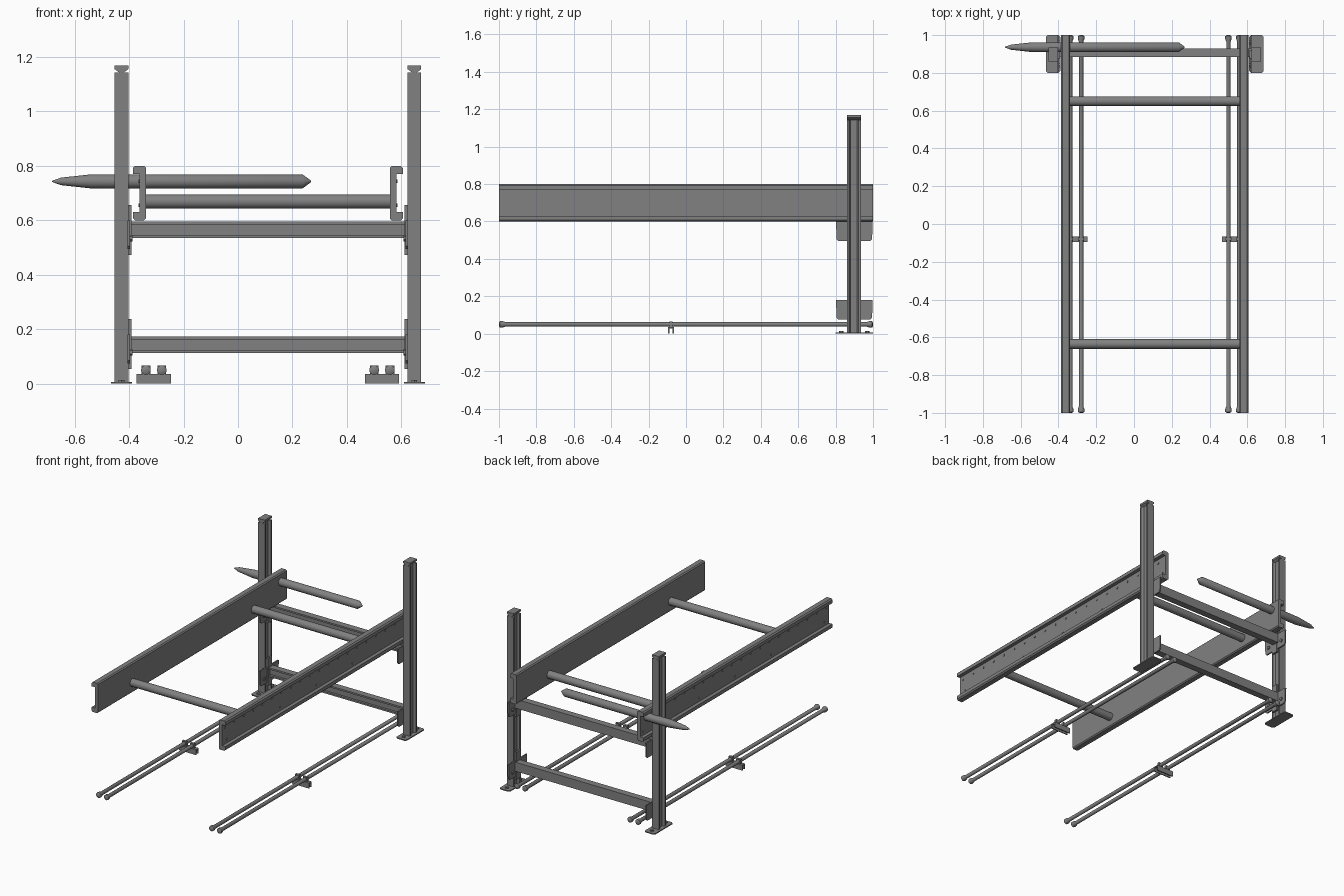
import bpy, bmesh, math
from mathutils import Vector

if "Cube" in bpy.data.objects:
    bpy.data.objects.remove(bpy.data.objects["Cube"])

steel = bpy.data.materials.new("steel grey")
steel.diffuse_color = (0.22, 0.22, 0.22, 1)
steel.use_nodes = True
steel.node_tree.nodes["Principled BSDF"].inputs["Base Color"].default_value = steel.diffuse_color
MID = 0.11  # symmetry plane of the frame


def finish(name, bm, smooth=False):
    bmesh.ops.recalc_face_normals(bm, faces=bm.faces)
    me = bpy.data.meshes.new(name)
    bm.to_mesh(me)
    bm.free()
    me.materials.append(steel)
    ob = bpy.data.objects.new(name, me)
    bpy.context.collection.objects.link(ob)
    if smooth:
        bpy.ops.object.select_all(action='DESELECT')
        ob.select_set(True)
        bpy.context.view_layer.objects.active = ob
        bpy.ops.object.shade_smooth_by_angle(angle=math.radians(40))
    return ob


def prism(name, pts, axis, a, b):
    """Extrude a 2D profile along an axis; x: (y,z), y: (x,z), z: (x,y)."""
    def place(p, t):
        return {'x': (t, p[0], p[1]), 'y': (p[0], t, p[1]), 'z': (p[0], p[1], t)}[axis]
    bm = bmesh.new()
    lo = [bm.verts.new(place(p, a)) for p in pts]
    hi = [bm.verts.new(place(p, b)) for p in pts]
    bm.faces.new(lo)
    bm.faces.new(hi)
    n = len(pts)
    for i in range(n):
        bm.faces.new((lo[i], lo[(i + 1) % n], hi[(i + 1) % n], hi[i]))
    return finish(name, bm)


def box(name, x0, x1, y0, y1, z0, z1):
    return prism(name, [(x0, y0), (x1, y0), (x1, y1), (x0, y1)], 'z', z0, z1)


def rod(name, axis, centre, rings, sides=20):
    """Turned bar: rings of (position along axis, radius)."""
    bm = bmesh.new()
    loops = []
    for t, r in rings:
        loop = []
        for k in range(sides):
            w = 2 * math.pi * (k + 0.5) / sides
            c, s = centre[0] + r * math.cos(w), centre[1] + r * math.sin(w)
            loop.append(bm.verts.new({'x': (t, c, s), 'y': (c, t, s), 'z': (c, s, t)}[axis]))
        loops.append(loop)
    bm.faces.new(loops[0])
    bm.faces.new(loops[-1])
    for p, q in zip(loops, loops[1:]):
        for k in range(sides):
            j = (k + 1) % sides
            bm.faces.new((p[k], p[j], q[j], q[k]))
    return finish(name, bm, sides > 8)


for side, X in (("left", lambda x: x), ("right", lambda x: 2 * MID - x)):
    def mirrored(pts):
        return [(X(p[0]), p[1]) for p in pts]

    # long side rail, a channel open to the outside
    prism(side + "_rail", mirrored([
        (-0.338, 0.607), (-0.345, 0.6), (-0.378, 0.6), (-0.386, 0.608), (-0.386, 0.63),
        (-0.362, 0.63), (-0.362, 0.77), (-0.386, 0.77), (-0.386, 0.792), (-0.378, 0.8),
        (-0.345, 0.8), (-0.338, 0.793)]), 'y', -1, 1)
    # rivets along the rail web
    spots = [(-0.97 + 0.1 * i, 0.743) for i in range(20)]
    spots += [(y, 0.655) for y in (-0.95, -0.385, 0, 0.38, 0.97)]
    for y, z in spots:
        rod(side + "_rail_rivet", 'x', (y, z), [(X(-0.361), 0.007), (X(-0.366), 0.007)], 8)

    # upright post with an I section
    prism(side + "_post", mirrored([
        (-0.453, 0.86), (-0.403, 0.86), (-0.403, 0.872), (-0.418, 0.88), (-0.418, 0.915),
        (-0.403, 0.923), (-0.403, 0.935), (-0.453, 0.935), (-0.453, 0.923), (-0.438, 0.915),
        (-0.438, 0.88), (-0.453, 0.872)]), 'z', 0, 1.143)
    # flared post cap
    prism(side + "_post_cap", mirrored([
        (-0.453, 1.168), (-0.403, 1.168), (-0.403, 1.155), (-0.42, 1.143),
        (-0.436, 1.143), (-0.453, 1.155)]), 'y', 0.86, 0.935)
    # base plate with chamfered corners and anchor bolts
    prism(side + "_base_plate", mirrored([
        (-0.466, 0.81), (-0.456, 0.8), (-0.4, 0.8), (-0.39, 0.81), (-0.39, 0.99),
        (-0.4, 1.0), (-0.456, 1.0), (-0.466, 0.99)]), 'z', 0, 0.007)
    for y in (0.83, 0.97):
        rod(side + "_anchor_bolt", 'z', (X(-0.428), y), [(0.006, 0.012), (0.014, 0.012)], 6)

    # brackets joining post and cross beams
    for z in (0.565, 0.145):
        prism(side + "_bracket_plate", [
            (0.815, z - 0.07), (0.985, z - 0.07), (0.995, z - 0.06), (0.998, z + 0.035),
            (0.802, z + 0.035), (0.805, z - 0.06)], 'x', X(-0.405), X(-0.396))
        box(side + "_bracket_spine", X(-0.404), X(-0.392), 0.875, 0.92, z - 0.092, z + 0.092)
        for y in (0.84, 0.96):
            rod(side + "_bracket_bolt", 'x', (y, z - 0.03), [(X(-0.398), 0.012), (X(-0.388), 0.012)], 6)

    # pair of floor rods with end nuts
    for x in (-0.338, -0.28):
        rod(side + "_floor_rod", 'y', (X(x), 0.05), [
            (-1, 0.008), (-0.995, 0.018), (-0.98, 0.018), (-0.965, 0.012),
            (0.965, 0.012), (0.98, 0.018), (0.995, 0.018), (1, 0.008)], 12)
        box(side + "_rod_clamp", X(x - 0.016), X(x + 0.016), -0.088, -0.072, 0.034, 0.066)
    # small channel foot under the rods
    prism(side + "_rod_foot", [
        (-0.095, 0), (-0.095, 0.036), (-0.065, 0.036), (-0.065, 0),
        (-0.071, 0), (-0.071, 0.028), (-0.089, 0.028), (-0.089, 0)], 'x', X(-0.372), X(-0.246))

# cross beams between the posts
for name, z in (("upper_cross_beam", 0.535), ("lower_cross_beam", 0.112)):
    prism(name, [
        (0.885, z), (0.93, z), (0.93, z + 0.061), (0.885, z + 0.061), (0.885, z + 0.05),
        (0.9, z + 0.05), (0.9, z + 0.011), (0.885, z + 0.011)], 'x', -0.403, 0.623)

# round tubes between the rails
for name, y in (("front_tube", -0.635), ("back_tube", 0.65)):
    rod(name, 'x', (y, 0.669), [(-0.342, 0.026), (0.562, 0.026)])

# loose pointed bar across the back
rod("pointed_bar", 'x', (0.936, 0.743), [
    (-0.683, 0.002), (-0.65, 0.014), (-0.54, 0.026), (0.237, 0.026), (0.268, 0.003)])
